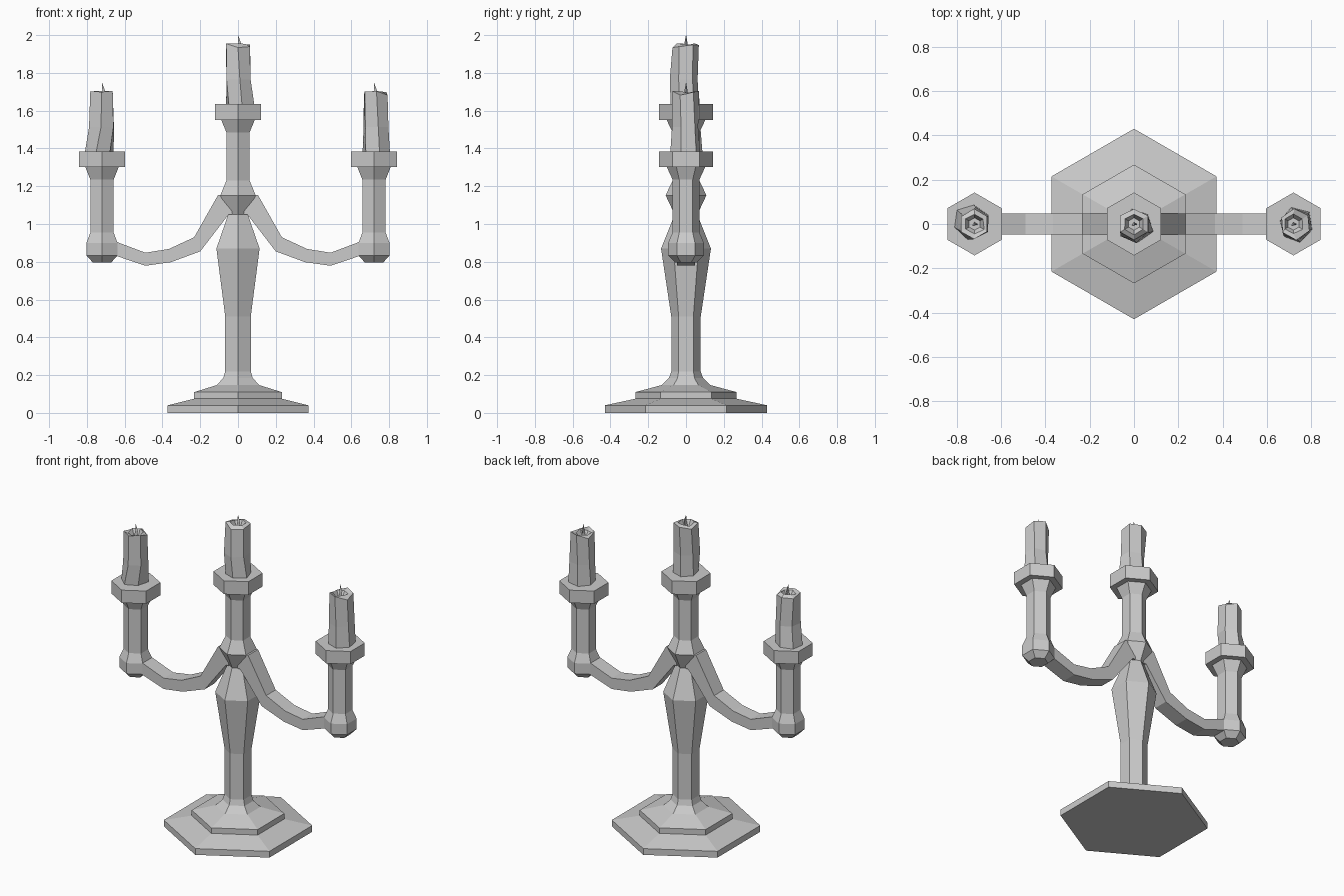
import bpy, bmesh, math, random

if "Cube" in bpy.data.objects:
    bpy.data.objects.remove(bpy.data.objects["Cube"])

random.seed(4)


def make_object(name, bm):
    bmesh.ops.recalc_face_normals(bm, faces=bm.faces[:])
    me = bpy.data.meshes.new(name)
    bm.to_mesh(me)
    bm.free()
    ob = bpy.data.objects.new(name, me)
    bpy.context.collection.objects.link(ob)
    return ob


def loft(name, rings):
    """Skin a list of point rings and cap both ends."""
    bm = bmesh.new()
    loops = [[bm.verts.new(p) for p in r] for r in rings]
    n = len(loops[0])
    for a, b in zip(loops, loops[1:]):
        for i in range(n):
            j = (i + 1) % n
            bm.faces.new((a[i], a[j], b[j], b[i]))
    bm.faces.new(loops[0][::-1])
    bm.faces.new(loops[-1])
    return make_object(name, bm)


def ring(x, y, z, r, turn=0, wobble=0, zwobble=0, n=6):
    pts = []
    for i in range(n):
        a = math.radians(90 + turn) + math.tau * i / n
        rr = r + random.uniform(-wobble, wobble)
        pts.append((x + rr * math.cos(a), y + rr * math.sin(a),
                    z + random.uniform(-zwobble, zwobble)))
    return pts


def turned(name, x, profile):
    return loft(name, [ring(x, 0, z, r) for r, z in profile])


# Stepped foot, stem and centre cup
turned("stem_and_foot", 0, [
    (.43, 0), (.43, .04), (.268, .075), (.268, .11), (.13, .147),
    (.09, .185), (.078, .22), (.078, .51), (.132, .87), (.06, 1.05),
    (.108, 1.152), (.071, 1.23), (.071, 1.485), (.102, 1.55),
    (.142, 1.55), (.142, 1.635)])

# Side holders with cups
for side, s in (("left", -1), ("right", 1)):
    turned(side + "_holder", s * .72, [
        (.057, .797), (.095, .833), (.095, .9), (.071, .955), (.071, 1.235),
        (.102, 1.302), (.142, 1.302), (.142, 1.383)])

# Curved arms: upper and lower (x, z) edge pairs, mirrored
arm = [((.04, 1.15), (.03, 1.05), .05), ((.106, 1.153), (.05, 1.05), .05),
       ((.232, .93), (.2, .855), .048), ((.365, .868), (.355, .798), .048),
       ((.49, .848), (.49, .779), .048), ((.637, .903), (.65, .833), .048),
       ((.70, .903), (.70, .835), .048)]
arms = loft("arms", [[(u[0], -w, u[1]), (u[0], w, u[1]),
                      (l[0], w, l[1]), (l[0], -w, l[1])] for u, l, w in arm])
arms.modifiers.new("mirror", 'MIRROR').use_mirror_merge = False


# Irregular candles with a melted hollow, and wicks
def candle(name, x, z, base, mid, top):
    loft(name, [
        ring(x + base[0], base[1], z - .01, .08, base[2], .008),
        ring(x + mid[0], mid[1], z + .13, .072, mid[2], .005),
        ring(x + top[0], top[1], z + .31, .071, top[2], .004, .012),
        ring(x, 0, z + .315, .046, 0, .004, .008),
        ring(x, 0, z + .285, .028)])
    loft(name + "_wick", [
        ring(x, 0, z + .28, .012, 0, n=3),
        ring(x + .006, 0, z + .325, .009, 30, n=3),
        ring(x, 0, z + .365, .001, 0, n=3)])


candle("centre_candle", 0, 1.635, (.006, -.008, 12), (.002, -.01, 6), (0, 0, 0))
candle("left_candle", -.72, 1.383, (-.018, .012, -10), (0, .005, -4), (-.002, 0, 0))
candle("right_candle", .72, 1.383, (.01, -.005, 14), (.01, -.002, 10), (.008, 0, 4))
